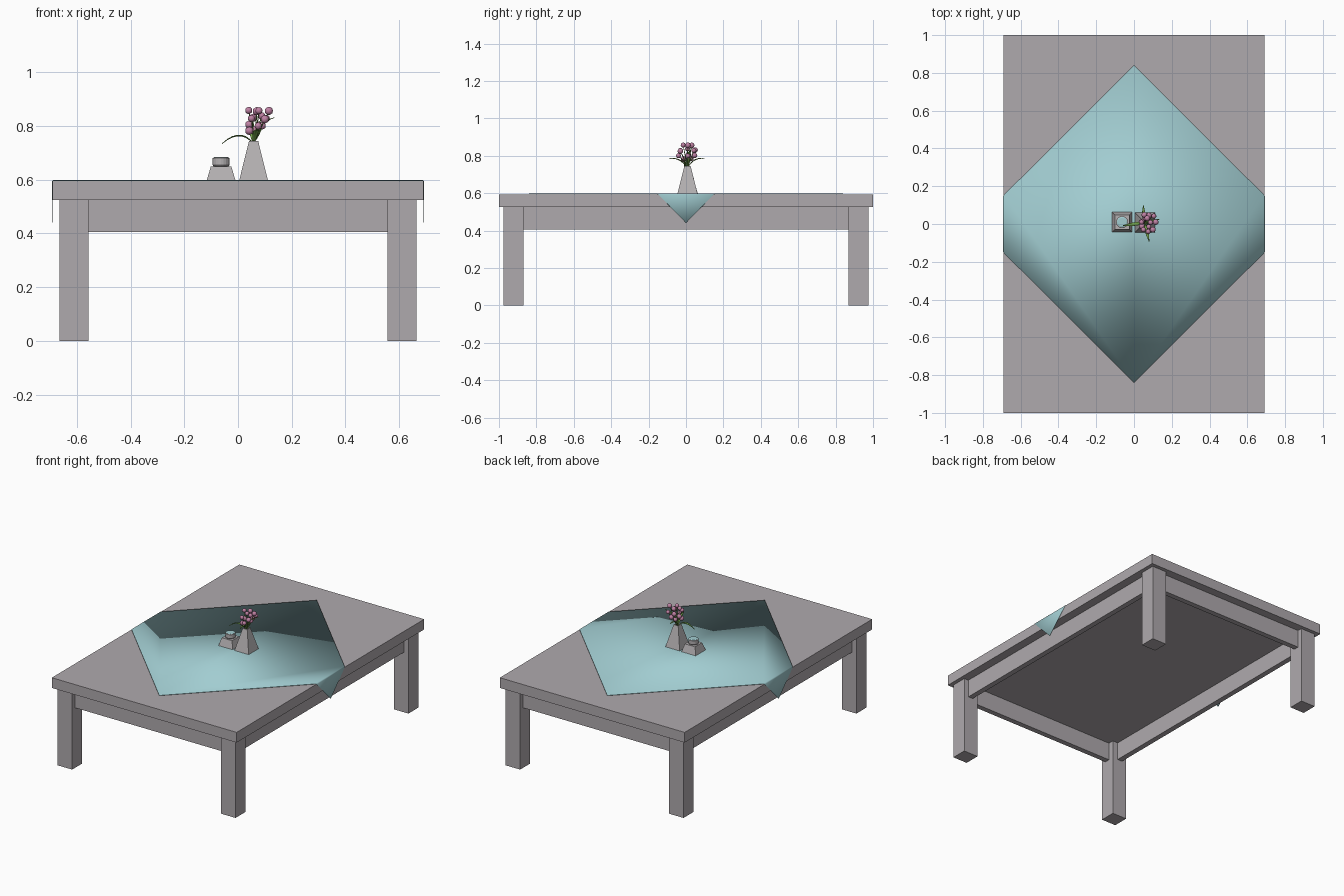
import bpy, bmesh, math
from mathutils import Vector

if "Cube" in bpy.data.objects:
    bpy.data.objects.remove(bpy.data.objects["Cube"])


def material(name, rgb):
    m = bpy.data.materials.new(name)
    m.diffuse_color = (*rgb, 1)
    m.use_nodes = True
    m.node_tree.nodes["Principled BSDF"].inputs["Base Color"].default_value = m.diffuse_color
    return m


WOOD = material("grey_wood", (0.43, 0.40, 0.42))
CERAMIC = material("pale_ceramic", (0.46, 0.44, 0.45))
CLOTH = material("aqua_cloth", (0.36, 0.61, 0.64))
PINK = material("petal_pink", (0.52, 0.22, 0.37))
GREEN = material("leaf_green", (0.17, 0.36, 0.07))


def make(name, bm, mat, smooth=False):
    bmesh.ops.recalc_face_normals(bm, faces=bm.faces)
    me = bpy.data.meshes.new(name)
    bm.to_mesh(me)
    bm.free()
    me.materials.append(mat)
    for p in me.polygons:
        p.use_smooth = smooth
    ob = bpy.data.objects.new(name, me)
    bpy.context.collection.objects.link(ob)
    return ob


def box(name, lo, hi, mat):
    bm = bmesh.new()
    bmesh.ops.create_cube(bm, size=1)
    for v in bm.verts:
        v.co = [(a + b) / 2 + c * (b - a) for a, b, c in zip(lo, hi, v.co)]
    return make(name, bm, mat)


def lathe(name, center, profile, sides, mat, turn=0.0):
    """Closed revolved shape from (radius, z) pairs."""
    bm = bmesh.new()
    rings = []
    for r, z in profile:
        rings.append([bm.verts.new((center[0] + r * math.cos(turn + math.tau * i / sides),
                                    center[1] + r * math.sin(turn + math.tau * i / sides), z))
                      for i in range(sides)])
    for a, b in zip(rings, rings[1:]):
        for i in range(sides):
            j = (i + 1) % sides
            bm.faces.new((a[i], a[j], b[j], b[i]))
    bm.faces.new(rings[0])
    bm.faces.new(rings[-1])
    return make(name, bm, mat)


# Table: top, four legs, four aprons set back from the legs
box("table_top", (-0.69, -1, 0.525), (0.69, 1, 0.594), WOOD)
for sx in (-1, 1):
    for sy in (-1, 1):
        x, y = sx * 0.61, sy * 0.922
        box("leg", (x - 0.054, y - 0.053, 0), (x + 0.054, y + 0.053, 0.525), WOOD)
for s in (-1, 1):
    box("end_apron", (-0.556, s * 0.925 - 0.018, 0.405), (0.556, s * 0.925 + 0.018, 0.525), WOOD)
    box("side_apron", (s * 0.613 - 0.018, -0.869, 0.405), (s * 0.613 + 0.018, 0.869, 0.525), WOOD)

# Tablecloth: a diamond whose two side corners fold down over the edges
bm = bmesh.new()
top_z, edge, half = 0.599, 0.693, 0.84
mid = [bm.verts.new((0, s * half, top_z)) for s in (-1, 1)]
for s in (-1, 1):
    near = [bm.verts.new((s * (edge - 0.006), t * 0.155, top_z)) for t in (-1, 1)]
    fold = [bm.verts.new((s * edge, t * 0.147, top_z - 0.006)) for t in (-1, 1)]
    tip = bm.verts.new((s * edge, 0, 0.44))
    bm.faces.new((mid[0], near[0], near[1], mid[1]))
    bm.faces.new((near[0], fold[0], fold[1], near[1]))
    bm.faces.new((fold[0], tip, fold[1]))
cloth = make("tablecloth", bm, CLOTH, True)
if cloth.data.polygons[0].normal.z < 0:
    cloth.data.flip_normals()
sol = cloth.modifiers.new("thickness", 'SOLIDIFY')
sol.thickness = 0.003
sol.offset = -1

# Candle holder: square tapered base, round cup, coloured wax
R2, Q = math.sqrt(2), math.pi / 4
holder = (-0.063, 0.01)
lathe("candle_base", holder, [(0.053 * R2, 0.599), (0.038 * R2, 0.65)], 4, CERAMIC, Q)
lathe("candle_cup", holder, [(0.028, 0.65), (0.032, 0.655), (0.032, 0.68), (0.028, 0.682),
                             (0.028, 0.676)], 20, CERAMIC)
lathe("candle_wax", holder, [(0.0275, 0.674), (0.0275, 0.683), (0.022, 0.685)], 20, CLOTH)

# Vase: tall square taper with a recessed mouth
vase = (0.058, 0.008)
lathe("vase", vase, [(0.053 * R2, 0.599), (0.017 * R2, 0.745), (0.013 * R2, 0.745),
                     (0.011 * R2, 0.725)], 4, CERAMIC, Q)


# Leaves: arched tapering blades
def leaf(a, b, c, width):
    a, b, c = Vector(a), Vector(b), Vector(c)
    side = (c - a).cross(Vector((0, 0, 1))).normalized()
    bm = bmesh.new()
    rows = []
    for i in range(8):
        t = i / 7
        p = a * (1 - t) ** 2 + b * 2 * t * (1 - t) + c * t * t
        w = width * (0.12 + math.sin(math.pi * t ** 0.8)) * 0.9
        rows.append([bm.verts.new(p - side * w),
                     bm.verts.new(p - Vector((0, 0, w * 0.4))),
                     bm.verts.new(p + side * w)])
    for p, q in zip(rows, rows[1:]):
        for k in (0, 1):
            bm.faces.new((p[k], p[k + 1], q[k + 1], q[k]))
    ob = make("leaf", bm, GREEN, True)
    m = ob.modifiers.new("thickness", 'SOLIDIFY')
    m.thickness = 0.002


root = (0.058, 0.008, 0.735)
leaf(root, (0.01, 0.0, 0.80), (-0.06, -0.008, 0.735), 0.009)
leaf(root, (0.075, 0.01, 0.82), (0.135, 0.025, 0.832), 0.008)
leaf(root, (0.05, 0.04, 0.80), (0.05, 0.098, 0.785), 0.009)
leaf(root, (0.065, -0.03, 0.80), (0.08, -0.092, 0.785), 0.009)

# Blossom cluster: round buds, each on a thin stalk
buds = [(0.04, 0.01, 0.858), (0.07, 0.03, 0.855), (0.078, -0.015, 0.857), (0.115, 0.01, 0.856),
        (0.05, -0.03, 0.828), (0.055, 0.048, 0.83), (0.088, 0.008, 0.838), (0.1, -0.03, 0.825),
        (0.105, 0.042, 0.828), (0.042, 0.012, 0.805), (0.075, -0.04, 0.80), (0.078, 0.045, 0.802),
        (0.09, 0.01, 0.80), (0.042, -0.012, 0.782), (0.06, 0.028, 0.785)]
flowers, stems = bmesh.new(), bpy.data.curves.new("stems", 'CURVE')
stems.dimensions, stems.bevel_depth, stems.bevel_resolution = '3D', 0.002, 1
for i, b in enumerate(buds):
    made = bmesh.ops.create_icosphere(flowers, subdivisions=2, radius=0.0135 + 0.002 * (i % 2))
    for v in made["verts"]:
        v.co += Vector(b)
    sp = stems.splines.new('POLY')
    sp.points.add(2)
    elbow = (0.062 + (b[0] - 0.062) * 0.3, 0.008 + (b[1] - 0.008) * 0.3, 0.768)
    for p, co in zip(sp.points, (root, elbow, b)):
        p.co = (*co, 1)
make("blossoms", flowers, PINK, True)
stems.materials.append(GREEN)
bpy.context.collection.objects.link(bpy.data.objects.new("flower_stems", stems))
